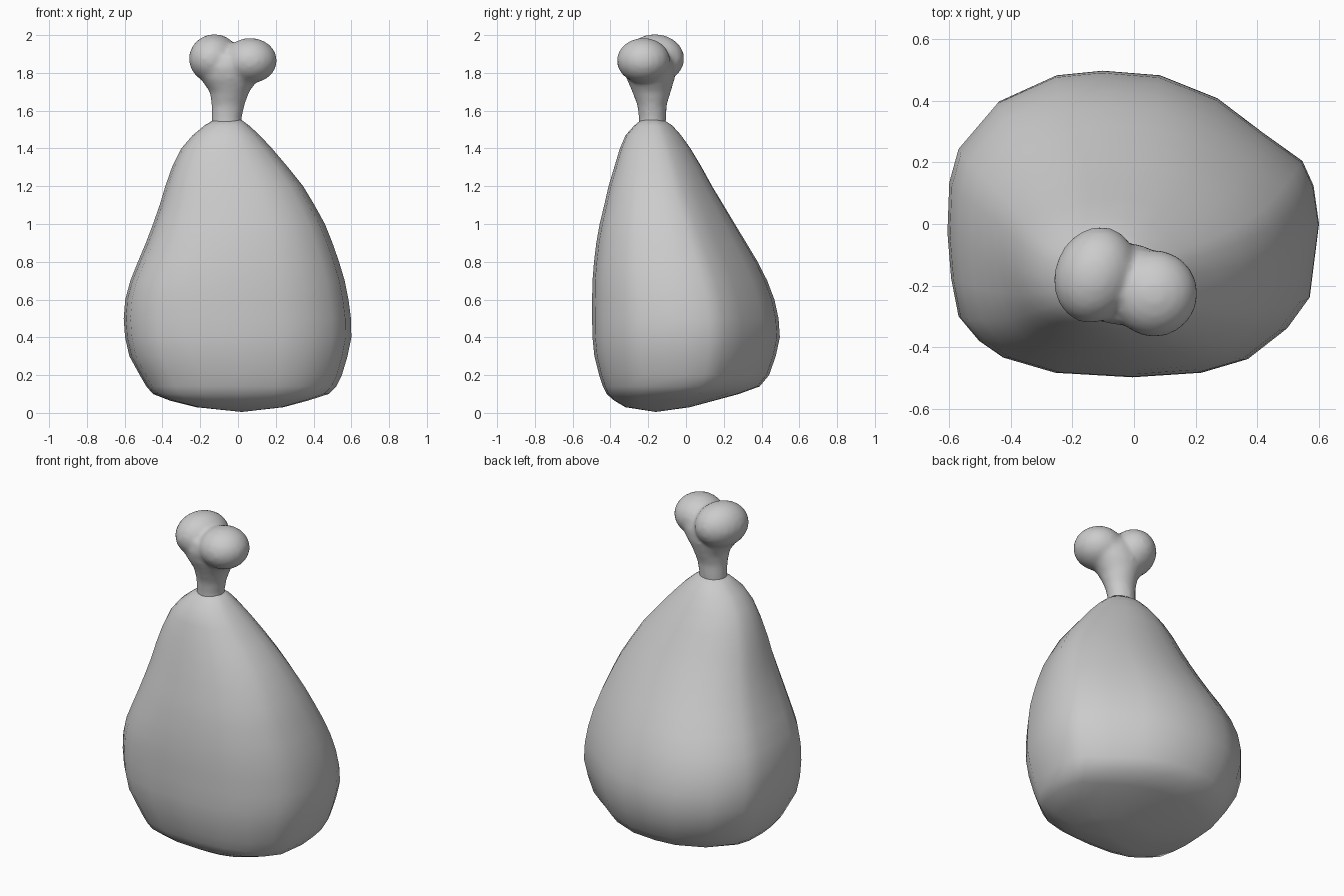
import bpy, bmesh, math
from mathutils import Matrix

if "Cube" in bpy.data.objects:
    bpy.data.objects.remove(bpy.data.objects["Cube"])


def new_object(name, bm):
    bmesh.ops.recalc_face_normals(bm, faces=bm.faces)
    for f in bm.faces:
        f.smooth = True
    me = bpy.data.meshes.new(name)
    bm.to_mesh(me)
    bm.free()
    ob = bpy.data.objects.new(name, me)
    bpy.context.collection.objects.link(ob)
    return ob


def loft(bm, rows, section):
    """Each row: z, x_min, x_max, y_min, y_max; section(z) gives unit outline points."""
    rings = []
    for z, x0, x1, y0, y1 in rows:
        cx, cy, rx, ry = (x0 + x1) / 2, (y0 + y1) / 2, (x1 - x0) / 2, (y1 - y0) / 2
        rings.append([bm.verts.new((cx + rx * u, cy + ry * v, z)) for u, v in section(z)])
    n = len(rings[0])
    for a, b in zip(rings, rings[1:]):
        for i in range(n):
            j = (i + 1) % n
            bm.faces.new((a[i], a[j], b[j], b[i]))
    return rings


def cap(bm, ring, point):
    tip = bm.verts.new(point)
    for i in range(len(ring)):
        bm.faces.new((ring[i], ring[(i + 1) % len(ring)], tip))


# Meat: lopsided outline seen from above, rounder towards the neck
outline = [(1, 0), (.97, .25), (.91, .41), (.69, .6), (.45, .82), (.14, .97), (-.17, 1),
           (-.42, .97), (-.73, .8), (-.94, .5), (-.99, .28), (-1, -.05), (-.98, -.35),
           (-.94, -.6), (-.83, -.76), (-.7, -.87), (-.42, -.97), (0, -1), (.37, -.97),
           (.62, -.88), (.83, -.68), (.95, -.48)]


def meat_section(z):
    t = max(0, min(1, (z - 0.7) / 0.8)) * 0.7
    pts = []
    for u, v in outline:
        a = math.atan2(v, u)
        pts.append((u + (math.cos(a) - u) * t, v + (math.sin(a) - v) * t))
    return pts


meat_rows = [
    (0.03, -.22, .24, -.32, .02),
    (0.065, -.36, .37, -.38, .15),
    (0.10, -.45, .48, -.42, .28),
    (0.14, -.485, .52, -.44, .39),
    (0.20, -.52, .55, -.46, .44),
    (0.30, -.575, .58, -.485, .475),
    (0.40, -.598, .60, -.495, .497),
    (0.50, -.605, .598, -.497, .49),
    (0.60, -.597, .585, -.497, .468),
    (0.70, -.57, .565, -.495, .43),
    (0.80, -.53, .535, -.487, .38),
    (0.90, -.488, .50, -.475, .32),
    (1.00, -.45, .46, -.457, .26),
    (1.10, -.415, .405, -.433, .20),
    (1.20, -.385, .345, -.41, .14),
    (1.30, -.35, .265, -.38, .085),
    (1.40, -.30, .18, -.35, .025),
    (1.47, -.24, .115, -.32, -.025),
    (1.52, -.18, .06, -.275, -.07),
    (1.55, -.13, .02, -.24, -.115)]
bm = bmesh.new()
rings = loft(bm, meat_rows, meat_section)
cap(bm, rings[0], (0.02, -0.16, 0.005))
cap(bm, rings[-1], (-0.055, -0.178, 1.55))
new_object("meat", bm)

# Bone: flared shaft and two knuckles fused into one smooth surface
circle = [(math.cos(2 * math.pi * i / 20), math.sin(2 * math.pi * i / 20)) for i in range(20)]
bm = bmesh.new()
rings = loft(bm, [(1.46, -.14, .02, -.25, -.11),
                  (1.56, -.14, .02, -.25, -.105),
                  (1.63, -.14, .035, -.258, -.102),
                  (1.70, -.15, .06, -.285, -.08),
                  (1.77, -.20, .11, -.315, -.06),
                  (1.83, -.21, .14, -.33, -.06),
                  (1.89, -.17, .12, -.32, -.08)], lambda z: circle)
cap(bm, rings[0], (-.06, -.18, 1.46))
cap(bm, rings[-1], (-.03, -.19, 1.93))
for loc, rad in (((-.125, -.165, 1.875), (.132, .16, .13)),
                 ((.065, -.225, 1.865), (.142, .142, .12))):
    m = Matrix.Translation(loc) @ Matrix.Rotation(math.radians(-20), 4, 'Z') @ Matrix.Diagonal((*rad, 1))
    bmesh.ops.create_uvsphere(bm, u_segments=20, v_segments=12, radius=1, matrix=m)
bone = new_object("bone", bm)
fuse = bone.modifiers.new("fuse", 'REMESH')
fuse.mode = 'VOXEL'
fuse.voxel_size = 0.015
fuse.use_smooth_shade = True
soften = bone.modifiers.new("soften", 'SMOOTH')
soften.factor = 0.5
soften.iterations = 5
